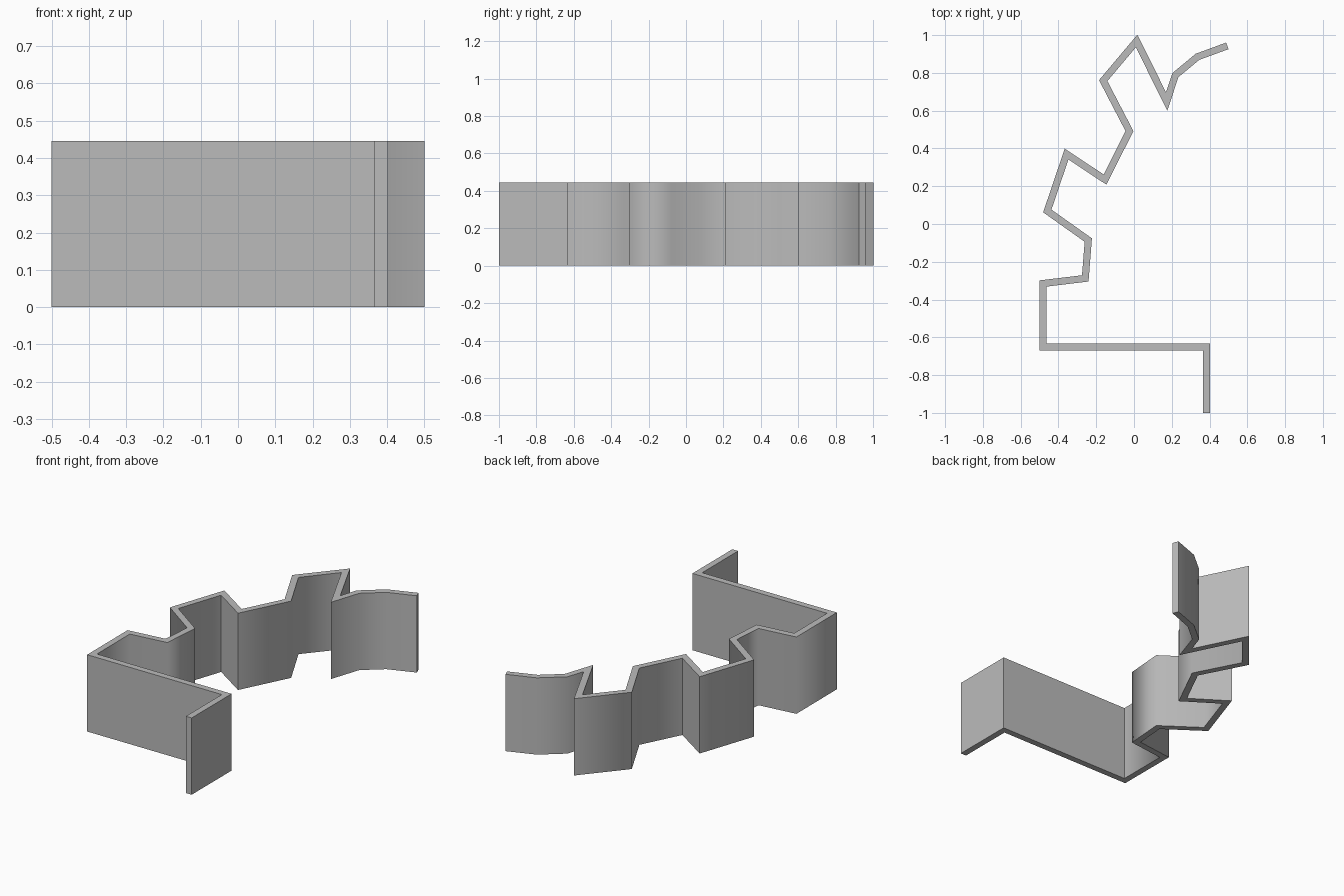
import bpy, bmesh, math
from mathutils import Vector

cube = bpy.data.objects.get("Cube")
if cube:
    bpy.data.objects.remove(cube, do_unlink=True)

HEIGHT = 0.446
HALF = 0.0185  # half the wall thickness

# Centre line of the folded wall, from the front end to the back end
PATH = [Vector(p) for p in (
    (0.384, -1), (0.384, -0.652), (-0.481, -0.652), (-0.482, -0.315),
    (-0.258, -0.288), (-0.242, -0.085), (-0.459, 0.069), (-0.357, 0.37),
    (-0.153, 0.235), (-0.024, 0.492), (-0.163, 0.759), (0.014, 0.969),
    (0.173, 0.648), (0.219, 0.788), (0.336, 0.885), (0.494, 0.943))]


def side_normal(a, b):
    d = (b - a).normalized()
    return Vector((-d.y, d.x))


def mitre(i):
    """Sideways offset at a path point, keeping the wall thickness even."""
    normals = []
    if i > 0:
        normals.append(side_normal(PATH[i - 1], PATH[i]))
    if i < len(PATH) - 1:
        normals.append(side_normal(PATH[i], PATH[i + 1]))
    m = sum(normals, Vector((0, 0))).normalized()
    return m * HALF / m.dot(normals[0])


# Sweep a rectangular section along the path
bm = bmesh.new()
rings = []
for i, p in enumerate(PATH):
    off = mitre(i)
    corners = ((p + off, 0), (p - off, 0), (p - off, HEIGHT), (p + off, HEIGHT))
    rings.append([bm.verts.new((q.x, q.y, z)) for q, z in corners])
for a, b in zip(rings, rings[1:]):
    for k in range(4):
        n = (k + 1) % 4
        bm.faces.new((a[k], a[n], b[n], b[k]))
bm.faces.new(rings[0])
bm.faces.new(rings[-1])
bmesh.ops.recalc_face_normals(bm, faces=bm.faces)

mesh = bpy.data.meshes.new("folded_wall")
bm.to_mesh(mesh)
bm.free()
wall = bpy.data.objects.new("folded_wall", mesh)
bpy.context.collection.objects.link(wall)

# Plain grey surface
grey = bpy.data.materials.new("light_grey")
grey.use_nodes = True
colour = (0.5, 0.5, 0.5, 1)
grey.diffuse_color = colour
grey.node_tree.nodes["Principled BSDF"].inputs["Base Color"].default_value = colour
mesh.materials.append(grey)

# Soft shading over the gentler folds, crisp at right angles and tighter
bpy.ops.object.select_all(action="DESELECT")
wall.select_set(True)
bpy.context.view_layer.objects.active = wall
bpy.ops.object.shade_smooth_by_angle(angle=math.radians(86))
